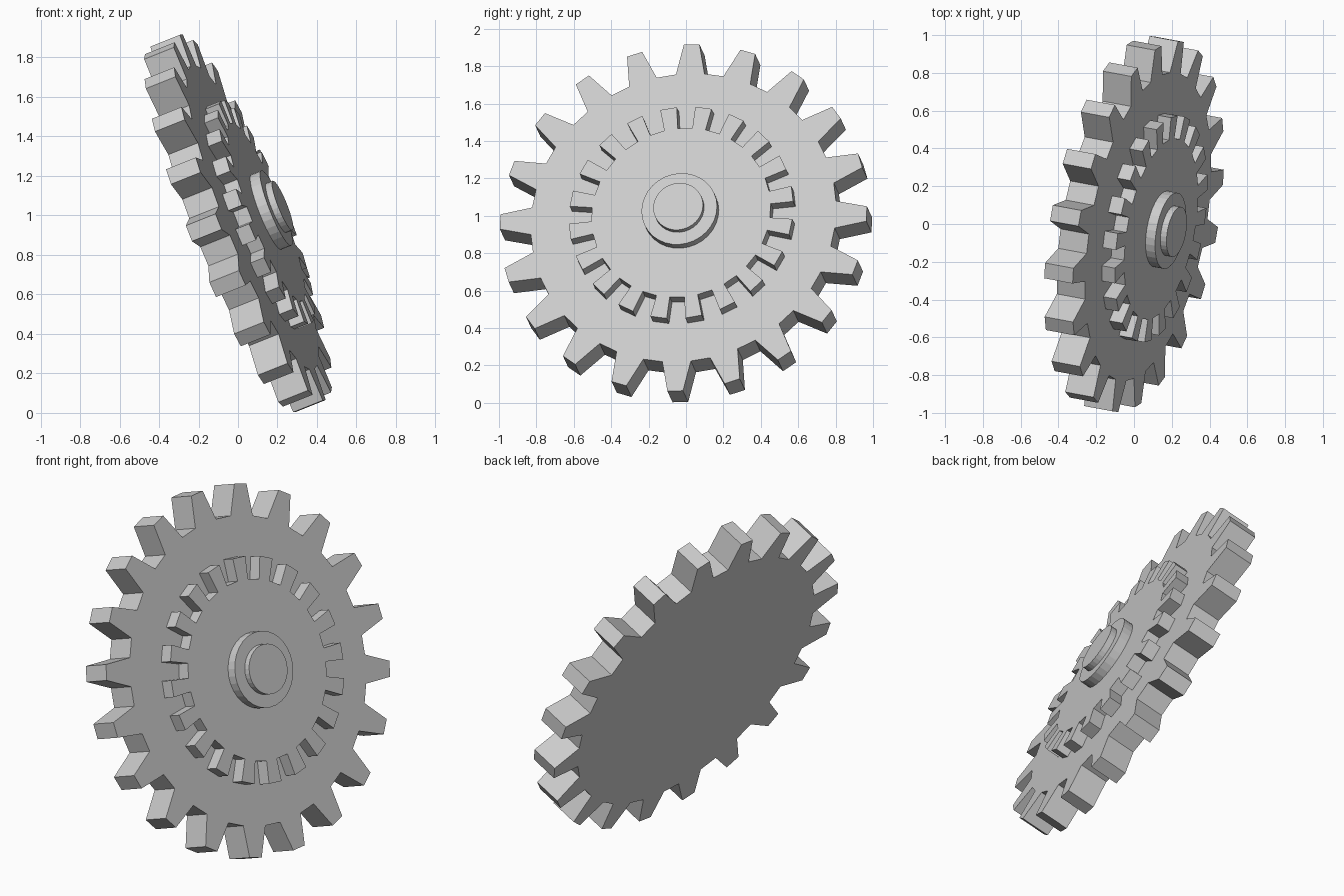
import bpy, bmesh
from math import sin, cos, tau, radians
from mathutils import Vector, Matrix

if "Cube" in bpy.data.objects:
    bpy.data.objects.remove(bpy.data.objects["Cube"])

# Tilted gear frame: local z is the axle direction
axis = Vector((0.915, -0.17, 0.366)).normalized()
side = Vector((0, axis.z, -axis.y)).normalized()
up = axis.cross(side)
frame = Matrix((side, up, axis)).transposed().to_4x4()
frame.translation = (0, 0, 0.96)


def gear_outline(teeth, root, tip, root_w, tip_w, phase):
    pts = []
    for i in range(teeth):
        a = radians(phase) + tau * i / teeth
        for r, w in ((root, -root_w), (tip, -tip_w), (tip, tip_w), (root, root_w)):
            pts.append((r * cos(a) - w / 2 * sin(a), r * sin(a) + w / 2 * cos(a)))
    return pts


def circle(r, n=32):
    return [(r * cos(tau * i / n), r * sin(tau * i / n)) for i in range(n)]


def plate(name, outline, z0, z1, smooth=False):
    bm = bmesh.new()
    face = bm.faces.new([bm.verts.new((x, y, z0)) for x, y in outline])
    ext = bmesh.ops.extrude_face_region(bm, geom=[face], use_keep_orig=True)
    bmesh.ops.translate(bm, vec=(0, 0, z1 - z0),
                        verts=[v for v in ext["geom"] if isinstance(v, bmesh.types.BMVert)])
    bmesh.ops.recalc_face_normals(bm, faces=bm.faces)
    me = bpy.data.meshes.new(name)
    bm.to_mesh(me)
    bm.free()
    me.transform(frame)
    ob = bpy.data.objects.new(name, me)
    bpy.context.collection.objects.link(ob)
    return ob


T = 0.082  # half thickness of the large gear
# Large gear, small gear stacked on it, then the stepped hub
plate("large_gear", gear_outline(20, 0.825, 0.995, 0.155, 0.085, 10.4), -T, T)
plate("small_gear", gear_outline(20, 0.485, 0.607, 0.073, 0.09, 1.4), T, T + 0.075)
plate("hub_collar", circle(0.205), T + 0.075, T + 0.13)
plate("hub_cap", circle(0.135), T + 0.13, T + 0.165)
